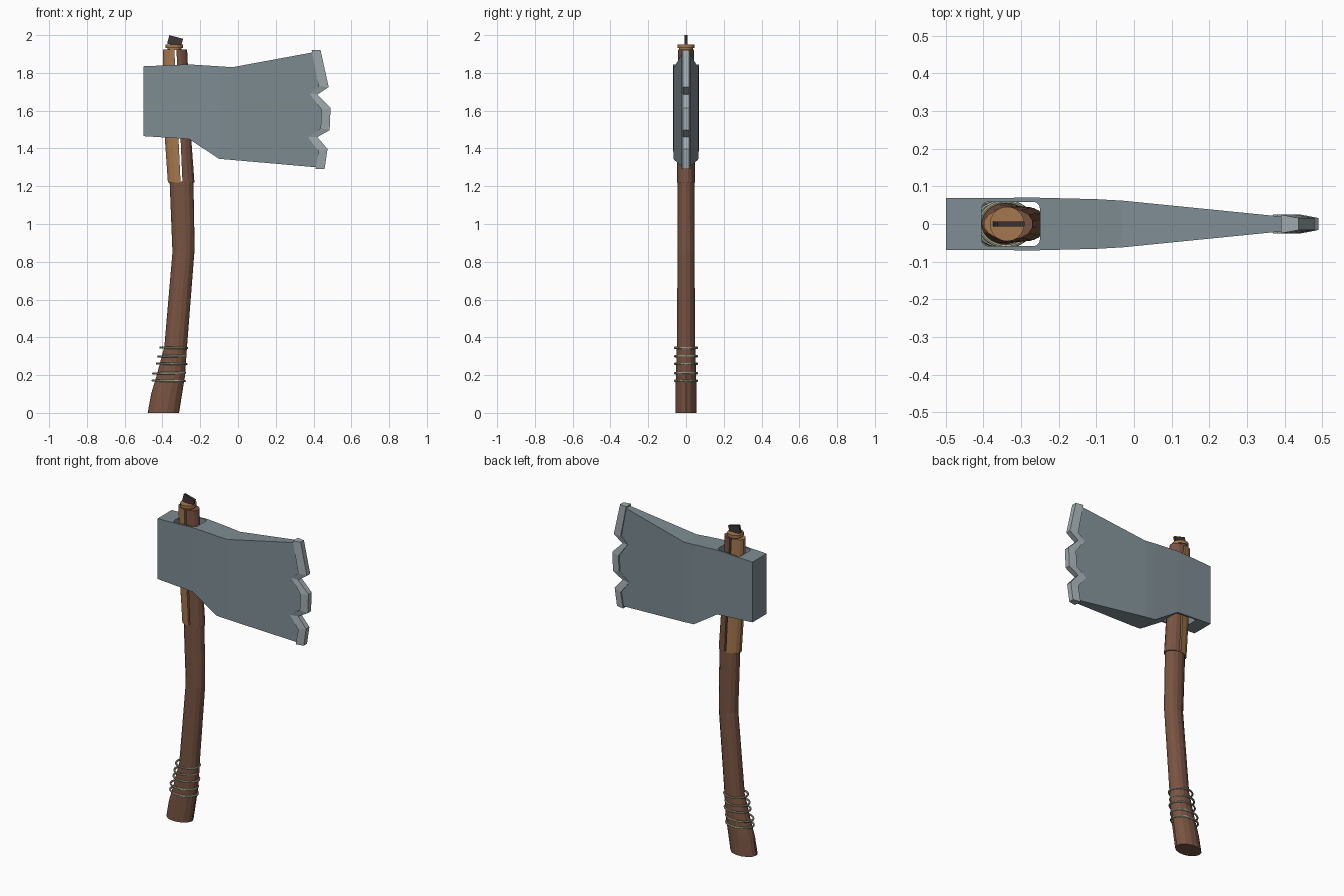
import bpy, bmesh, math

if "Cube" in bpy.data.objects:
    bpy.data.objects.remove(bpy.data.objects["Cube"])


def material(name, rgb):
    m = bpy.data.materials.new(name)
    m.diffuse_color = (*rgb, 1)
    m.use_nodes = True
    m.node_tree.nodes["Principled BSDF"].inputs["Base Color"].default_value = m.diffuse_color
    return m


STEEL = material("grey_steel", (0.21, 0.265, 0.29))
EDGE = material("pale_sharpened_steel", (0.35, 0.40, 0.42))
BROWN = material("brown_wood", (0.19, 0.088, 0.054))
TAN = material("tan_wood", (0.37, 0.185, 0.075))
DARK = material("dark_wedge", (0.05, 0.036, 0.036))
CORD = material("pale_cord", (0.43, 0.43, 0.31))


def finish(name, bm, mat):
    bmesh.ops.recalc_face_normals(bm, faces=bm.faces)
    me = bpy.data.meshes.new(name)
    bm.to_mesh(me)
    bm.free()
    me.materials.append(mat)
    ob = bpy.data.objects.new(name, me)
    bpy.context.collection.objects.link(ob)
    return ob


def mirrored_solid(name, points, polys, mat):
    """Front sheet of polygons, mirrored to the back and closed at its rim."""
    bm = bmesh.new()
    front = [bm.verts.new((x, -y, z)) for x, y, z in points]
    back = [bm.verts.new((x, y, z)) for x, y, z in points]
    edges = {}
    for p in polys:
        bm.faces.new([front[i] for i in p])
        bm.faces.new([back[i] for i in reversed(p)])
        for a, b in zip(p, p[1:] + p[:1]):
            edges.setdefault(frozenset((a, b)), []).append((a, b))
    for uses in edges.values():
        if len(uses) == 1:
            a, b = uses[0]
            bm.faces.new((front[b], front[a], back[a], back[b]))
    return finish(name, bm, mat)


def loft(name, stations, mat, n=14, start=0.0, sweep=math.tau):
    """Elliptical rings (x, z, rx, ry) joined; a partial sweep gives a D shape."""
    full = sweep > 6
    steps = n if full else n - 1
    bm = bmesh.new()
    rings = []
    for x, z, rx, ry in stations:
        angles = [start + sweep * i / steps for i in range(n)]
        rings.append([bm.verts.new((x + rx * math.cos(a), ry * math.sin(a), z))
                      for a in angles])
    for lo, hi in zip(rings, rings[1:]):
        for i in range(n):
            j = (i + 1) % n
            bm.faces.new((lo[i], lo[j], hi[j], hi[i]))
    bm.faces.new(rings[0][::-1])
    bm.faces.new(rings[-1])
    return finish(name, bm, mat)


# Chipped cutting edge
outer = [(.437, 1.92), (.48, 1.725), (.42, 1.685), (.49, 1.614),
         (.485, 1.497), (.42, 1.46), (.474, 1.397), (.458, 1.29)]
inner = [(.39, 1.92), (.427, 1.73), (.38, 1.69), (.443, 1.605),
         (.437, 1.507), (.37, 1.46), (.427, 1.385), (.41, 1.29)]
k = len(outer)
strip = [(x, .025, z) for x, z in inner] + [(x, .016, z) for x, z in outer]
mirrored_solid("cutting_edge", strip,
               [[i, i + 1, k + i + 1, k + i] for i in range(k - 1)], EDGE)

# Axe head: columns of the outline, then the notched blade
columns = [(-.5, 1.835, 1.465, .069), (-.26, 1.845, 1.45, .07),
           (-.10, 1.835, 1.345, .066), (-.03, 1.83, 1.339, .062)]
pts = []
for x, top, bottom, y in columns:
    pts += [(x, y, top), (x, y, bottom)]
polys = [[2 * i, 2 * i + 1, 2 * i + 3, 2 * i + 2] for i in range(3)]
for (xi, zi), (xo, zo) in zip(inner, outer):
    x = xi * .6 + xo * .4
    z = min(max((zi + zo) / 2, 1.299), 1.911)
    pts.append((x, .062 - (x + .03) * .1, z))
polys.append([6, 7] + list(range(7 + k, 7, -1)))
head = mirrored_solid("axe_head", pts, polys, STEEL)

# Rounded eye cut through the head
bm = bmesh.new()
bmesh.ops.create_cube(bm, size=1)
for v in bm.verts:
    v.co = (-.3275 + v.co.x * .155, v.co.y * .118, 1.65 + v.co.z)
upright = [e for e in bm.edges if abs(e.verts[0].co.z - e.verts[1].co.z) > .5]
bmesh.ops.bevel(bm, geom=upright, offset=.018, segments=3, affect='EDGES', profile=.5)
cutter = finish("eye_cutter", bm, STEEL)
cutter.hide_render = True
cutter.hide_viewport = True
cut = head.modifiers.new("eye", 'BOOLEAN')
cut.operation = 'DIFFERENCE'
cut.solver = 'EXACT'
cut.object = cutter

# Curved handle
loft("handle", [(-.395, 0, .083, .058), (-.378, .10, .082, .057),
                (-.355, .20, .075, .055), (-.33, .35, .060, .050),
                (-.289, .85, .058, .046), (-.291, .95, .060, .046),
                (-.299, 1.225, .063, .045)], BROWN)

# Split top of the handle
loft("split_rear", [(-.304, 1.22, .069, .047), (-.315, 1.45, .074, .046),
                    (-.337, 1.925, .063, .041)],
     TAN, n=8, start=math.pi / 2, sweep=math.pi)
loft("split_front", [(-.294, 1.22, .065, .047), (-.304, 1.45, .058, .046),
                     (-.326, 1.925, .058, .041)],
     BROWN, n=8, start=-math.pi / 2, sweep=math.pi)

# Round cap and the wedge driven into it
loft("top_cap", [(-.337, 1.922, .037, .037), (-.337, 1.932, .037, .037),
                 (-.337, 1.932, .046, .046), (-.337, 1.95, .046, .046)], TAN, n=20)
bpy.ops.mesh.primitive_cube_add(size=1, location=(-.333, 0, 1.968),
                                rotation=(0, math.radians(15), 0))
wedge = bpy.context.object
wedge.name = "wedge"
wedge.scale = (.075, .014, .046)
wedge.data.materials.append(DARK)

# Cord wrapped round the grip
for i, (x, z, r) in enumerate([(-.34, .345, .070), (-.35, .30, .072), (-.351, .26, .078),
                               (-.365, .21, .084), (-.367, .17, .085)]):
    bpy.ops.mesh.primitive_torus_add(location=(x, 0, z), major_radius=r, minor_radius=.006,
                                     major_segments=28, minor_segments=8,
                                     rotation=(0, math.radians((-1) ** i), 0))
    ring = bpy.context.object
    ring.name = f"grip_cord_{i + 1}"
    ring.scale.y = .059 / r
    ring.data.materials.append(CORD)
    bpy.ops.object.shade_smooth_by_angle()
